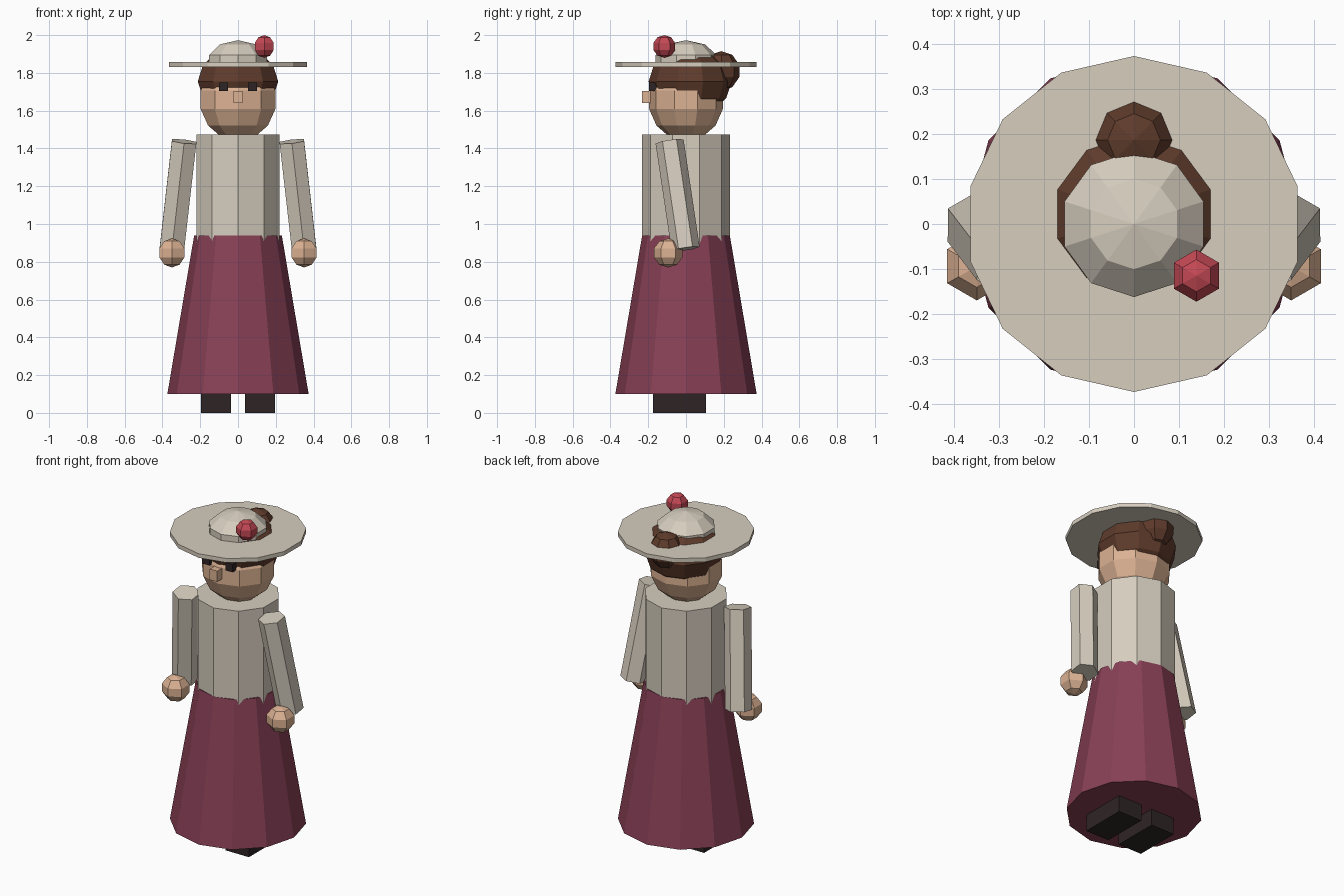
import bpy, bmesh, math
from mathutils import Vector, Matrix

if "Cube" in bpy.data.objects:
    bpy.data.objects.remove(bpy.data.objects["Cube"])


def material(name, r, g, b):
    lin = [((c / 255 + 0.055) / 1.055) ** 2.4 for c in (r, g, b)]
    m = bpy.data.materials.new(name)
    m.diffuse_color = (*lin, 1)
    m.use_nodes = True
    m.node_tree.nodes["Principled BSDF"].inputs["Base Color"].default_value = m.diffuse_color
    return m


cream = material("cream cloth", 214, 205, 190)
plum = material("plum cloth", 136, 64, 86)
skin = material("skin", 220, 178, 147)
brown = material("brown hair", 94, 59, 43)
red = material("red trim", 196, 72, 84)
dark = material("dark leather", 46, 36, 37)


def finish(name, bm, mat, matrix):
    bmesh.ops.recalc_face_normals(bm, faces=bm.faces)
    mesh = bpy.data.meshes.new(name)
    bm.to_mesh(mesh)
    bm.free()
    mesh.materials.append(mat)
    ob = bpy.data.objects.new(name, mesh)
    ob.matrix_world = matrix
    bpy.context.collection.objects.link(ob)
    return ob


def lathe(name, profile, sides, mat, matrix=Matrix()):
    """Turn (radius, z) points round z; radius 0 is a pole, open ends are capped."""
    bm = bmesh.new()
    rings = []
    for r, z in profile:
        if r == 0:
            rings.append([bm.verts.new((0, 0, z))] * sides)
        else:
            angles = [2 * math.pi * i / sides for i in range(sides)]
            rings.append([bm.verts.new((r * math.sin(a), r * math.cos(a), z)) for a in angles])
    for lo, hi in zip(rings, rings[1:]):
        for i in range(sides):
            j = (i + 1) % sides
            bm.faces.new(list(dict.fromkeys((lo[i], lo[j], hi[j], hi[i]))))
    for (r, z), ring in zip((profile[0], profile[-1]), (rings[0], rings[-1])):
        if r:
            bm.faces.new(ring)
    return finish(name, bm, mat, matrix)


def ball(name, centre, radii, sides, rows, mat):
    profile = [(0, -1)]
    for k in range(1, rows):
        a = math.pi * k / rows
        profile.append((math.sin(a), -math.cos(a)))
    profile.append((0, 1))
    return lathe(name, profile, sides, mat, Matrix.LocRotScale(Vector(centre), None, Vector(radii)))


def box(name, lo, hi, mat):
    lo, hi = Vector(lo), Vector(hi)
    bm = bmesh.new()
    bmesh.ops.create_cube(bm, size=1)
    bmesh.ops.scale(bm, vec=hi - lo, verts=bm.verts)
    return finish(name, bm, mat, Matrix.Translation((lo + hi) / 2))


# Clothes
lathe("skirt", [(0.374, 0.10), (0.232, 0.94)], 12, plum)
lathe("bodice", [(0.232, 0.88), (0.232, 1.475)], 10, cream)

# Head, hair and nose
ball("head", (0, 0, 1.657), (0.213, 0.2, 0.218), 10, 7, skin)
ball("hair", (0, 0.022, 1.755), (0.224, 0.22, 0.18), 10, 6, brown)
ball("hair_bun", (0, 0.187, 1.81), (0.1, 0.1, 0.105), 8, 5, brown)
box("nose", (-0.025, -0.234, 1.64), (0.025, -0.17, 1.705), skin)

# Hat
lathe("hat_brim", [(0.374, 1.832), (0.374, 1.857)], 14, cream)
ball("hat_crown", (0, 0, 1.858), (0.171, 0.171, 0.115), 10, 5, cream)
ball("hat_bobble", (0.139, -0.115, 1.94), (0.061, 0.061, 0.06), 6, 5, red)

# Paired parts
for side, s in (("left", -1), ("right", 1)):
    x0, x1 = sorted((s * 0.037, s * 0.195))
    box(side + "_shoe", (x0, -0.174, 0), (x1, 0.106, 0.11), dark)
    x0, x1 = sorted((s * 0.053, s * 0.1))
    box(side + "_eye", (x0, -0.195, 1.703), (x1, -0.15, 1.75), dark)
    # Sleeve runs down, outwards and slightly back
    top, low = Vector((s * 0.285, -0.087, 1.437)), Vector((s * 0.35, -0.002, 0.868))
    turn = Vector((0, 0, 1)).rotation_difference(top - low)
    lathe(side + "_sleeve", [(0.075, 0), (0.075, (top - low).length)], 6, cream,
          Matrix.LocRotScale(low, turn, None))
    ball(side + "_hand", (s * 0.35, -0.094, 0.847), (0.08, 0.08, 0.077), 6, 5, skin)
